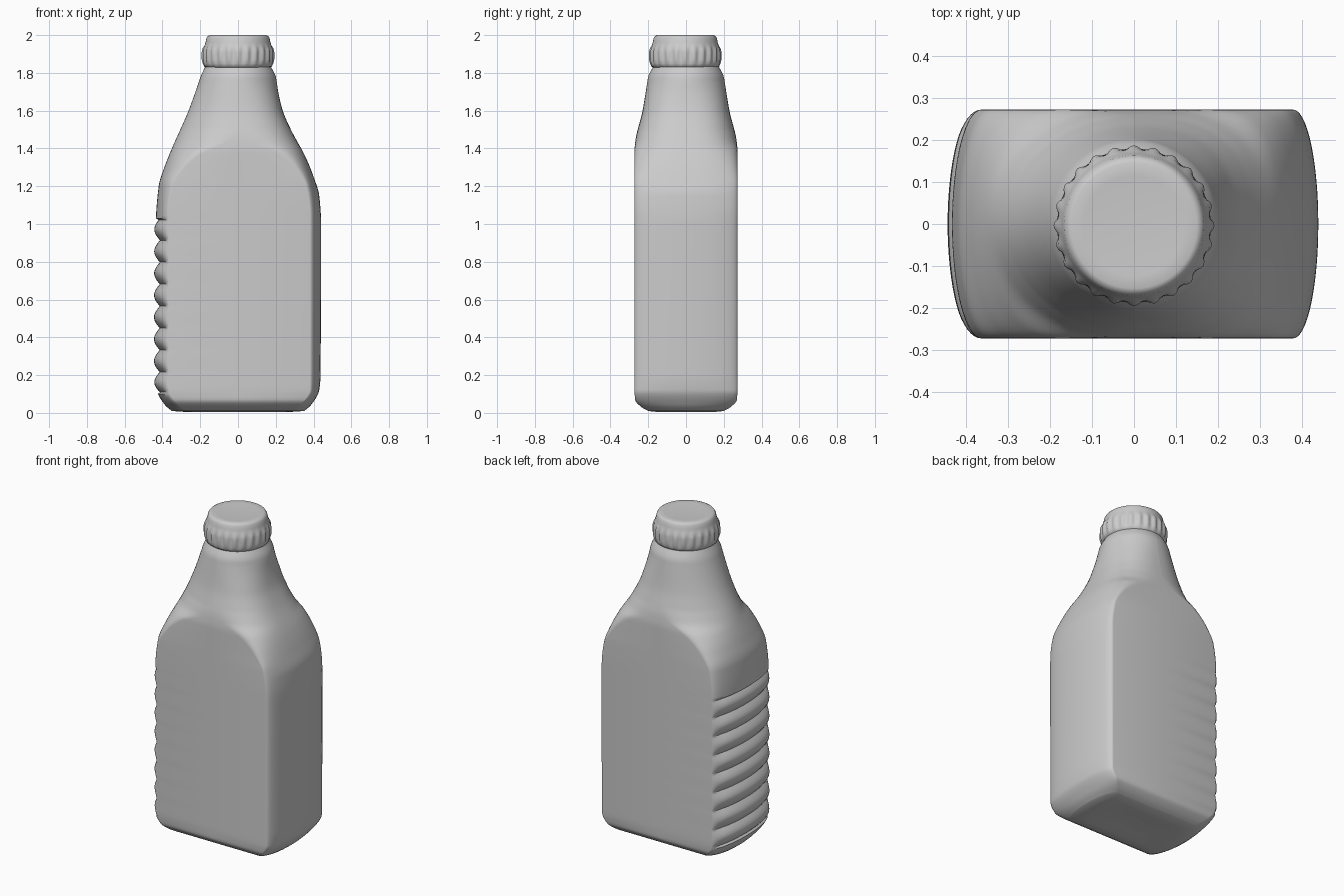
import bpy, bmesh, math
from math import sin, cos, pi

cube = bpy.data.objects.get("Cube")
if cube:
    bpy.data.objects.remove(cube)

grey = bpy.data.materials.new("light_grey_plastic")
grey.use_nodes = True
COLOR = (0.6, 0.6, 0.6, 1)
grey.diffuse_color = COLOR
grey.node_tree.nodes["Principled BSDF"].inputs["Base Color"].default_value = COLOR


def loft(name, rings, sharp):
    """Skin a stack of closed rings and close both ends."""
    bm = bmesh.new()
    loops = [[bm.verts.new(p) for p in ring] for ring in rings]
    for low, high in zip(loops, loops[1:]):
        for i in range(len(low)):
            j = (i + 1) % len(low)
            bm.faces.new((low[i], low[j], high[j], high[i]))
    bm.faces.new(loops[0][::-1])
    bm.faces.new(loops[-1])
    bmesh.ops.recalc_face_normals(bm, faces=bm.faces)
    mesh = bpy.data.meshes.new(name)
    bm.to_mesh(mesh)
    bm.free()
    obj = bpy.data.objects.new(name, mesh)
    bpy.context.collection.objects.link(obj)
    mesh.materials.append(grey)
    bpy.ops.object.select_all(action="DESELECT")
    obj.select_set(True)
    bpy.context.view_layer.objects.active = obj
    bpy.ops.object.shade_smooth_by_angle(angle=math.radians(sharp))
    return obj


def curve(table, z):
    """Smooth monotone interpolation through (z, value) pairs."""
    n = len(table)
    if z <= table[0][0]:
        return table[0][1]
    if z >= table[-1][0]:
        return table[-1][1]
    d = [(b[1] - a[1]) / (b[0] - a[0]) for a, b in zip(table, table[1:])]
    slope = [2 * a * b / (a + b) if a * b > 0 else 0 for a, b in zip(d, d[1:])]
    slope = [d[0]] + slope + [d[-1]]
    i = next(k for k in range(n - 1) if z <= table[k + 1][0])
    (z0, v0), (z1, v1) = table[i], table[i + 1]
    h, t = z1 - z0, (z - z0) / (z1 - z0)
    return ((1 + 2 * t) * (1 - t) ** 2 * v0 + t * t * (3 - 2 * t) * v1
            + h * t * (1 - t) * ((1 - t) * slope[i] - t * slope[i + 1]))


# Bottle profile: widths of each side, depth, flat panel half width, corner squareness
left_w = [(0.01, .35), (.04, .385), (.12, .43), (.2, .437), (1.0, .44), (1.15, .43),
          (1.25, .40), (1.35, .36), (1.5, .28), (1.6, .237), (1.7, .213), (1.78, .2), (1.84, .17)]
right_w = [(0.01, .35), (.04, .385), (.12, .43), (.2, .437), (1.0, .435), (1.2, .42),
           (1.3, .39), (1.4, .35), (1.6, .262), (1.75, .208), (1.78, .198), (1.84, .17)]
depth = [(0.01, .2), (.03, .235), (.07, .27), (.15, .273), (1.38, .273), (1.44, .268),
         (1.6, .23), (1.75, .205), (1.78, .2), (1.84, .17)]
panel = [(0.01, .27), (.05, .32), (.12, .365), (1.05, .365), (1.2, .345), (1.3, .28),
         (1.38, .18), (1.44, .05), (1.5, 0)]
square = [(1.2, 1), (1.42, .75), (1.6, .8), (1.76, 1)]
RIB_LOW, RIB_HIGH, RIBS = .1, 1.03, 8


def body_ring(z, steps=16):
    d, f = curve(depth, z), curve(panel, z)
    ring = []
    for side, width, p in ((1, curve(left_w, z), curve(square, z)),
                           (-1, curve(right_w, z), 1)):
        for k in range(2 * steps + 1):
            a = -pi / 2 + pi * k / (2 * steps)
            c, s = max(cos(a), 0), sin(a)
            flat = f + (.015 * min(f / .3, 1) if side > 0 else 0)
            x = flat + (width - flat) * c ** p
            y = d * math.copysign(abs(s) ** p, s)
            # Finger grip ribs on the right side
            if side < 0 and RIB_LOW < z < RIB_HIGH:
                phase = (z - RIB_LOW) / (RIB_HIGH - RIB_LOW) * RIBS
                x += (.03 * abs(sin(pi * phase)) - .022) * min(1, c * 1.6)
            ring.append((side * x, side * y, z))
        # Keep the panel's middle column on the seam
        ring.append((0, side * d, z))
    return ring


heights = [.01, .016, .022, .03, .04, .05, .06, .07, .085]
heights += [.1 + .93 * i / 96 for i in range(97)]
heights += [1.03 + .81 * i / 60 for i in range(1, 61)]
rings = [body_ring(z) for z in heights]
# Shallow recess under the base
base = [(x * .75, y * .7, .004) for x, y, z in rings[0]]
recess = [(x * .4, y * .3, .014) for x, y, z in rings[0]]
loft("bottle_body", [recess, base] + rings, 50)

# Screw cap with a fluted grip
cap_profile = [(1.825, .165, 0), (1.835, .18, 0), (1.85, .185, .3), (1.87, .187, 1), (1.91, .187, 1),
               (1.93, .184, .6), (1.945, .177, 0), (1.965, .171, 0), (1.985, .167, 0), (1.995, .16, 0),
               (2.0, .15, 0), (1.997, .12, 0)]
FLUTES, SEGMENTS = 24, 144
cap_rings = []
for z, r, flute in cap_profile:
    ring = []
    for i in range(SEGMENTS):
        a = 2 * pi * i / SEGMENTS
        rr = r + .005 * flute * cos(FLUTES * a)
        ring.append((rr * cos(a), rr * sin(a) - .004, z))
    cap_rings.append(ring)
loft("screw_cap", cap_rings, 50)
